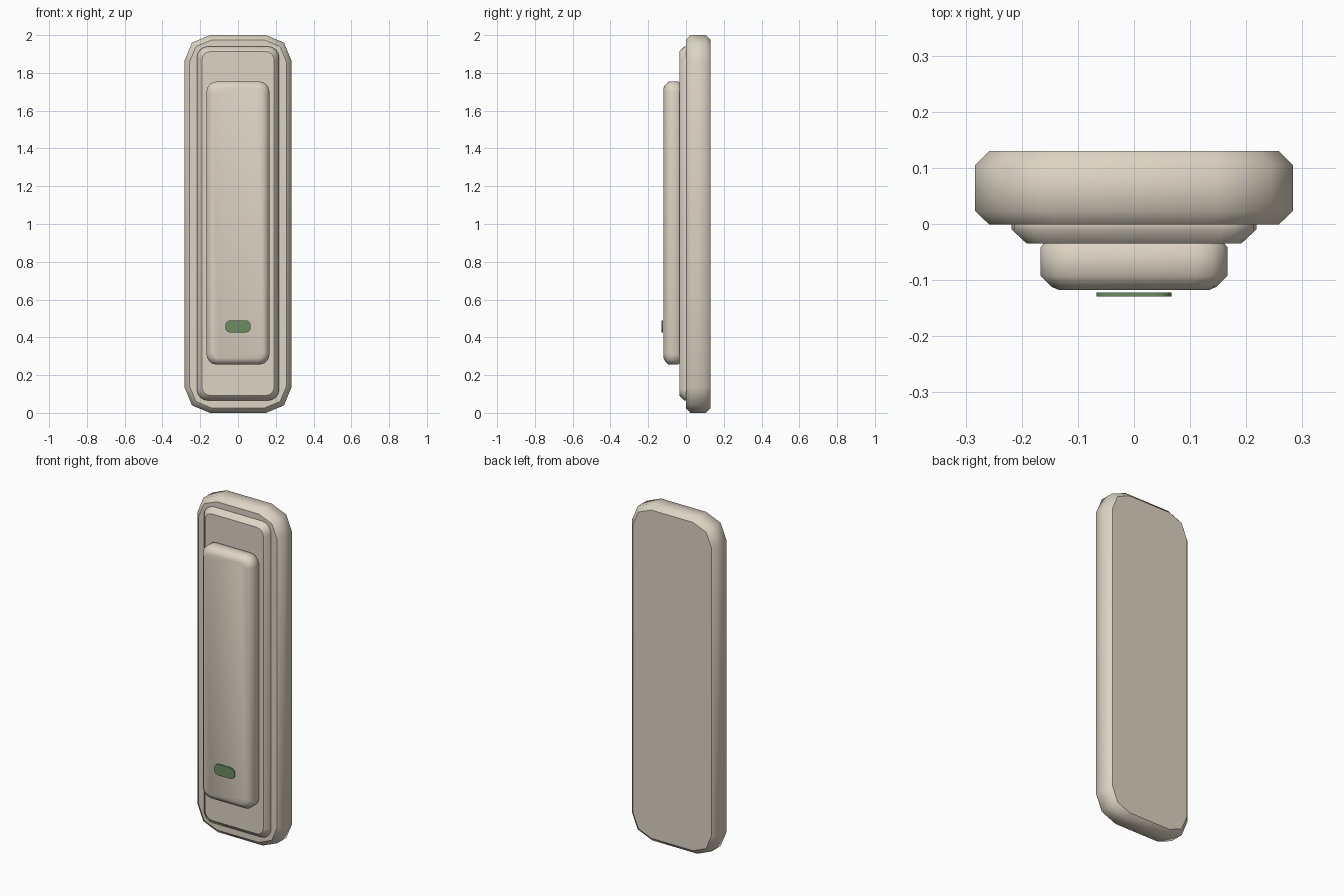
import bpy, bmesh
from math import sin, cos, pi

default = bpy.data.objects.get("Cube")
if default:
    bpy.data.objects.remove(default, do_unlink=True)


def material(name, rgb):
    mat = bpy.data.materials.new(name)
    mat.use_nodes = True
    mat.diffuse_color = (*rgb, 1)
    mat.node_tree.nodes["Principled BSDF"].inputs["Base Color"].default_value = (*rgb, 1)
    return mat


def outline(half_w, z_low, z_high, radius, steps):
    """Rounded rectangle in x and z."""
    points = []
    corners = [(1, z_high, 0), (-1, z_high, 1), (-1, z_low, 2), (1, z_low, 3)]
    for side, z, quarter in corners:
        cx = side * (half_w - radius)
        cz = z - radius if z == z_high else z + radius
        for i in range(steps + 1):
            a = (quarter + i / steps) * pi / 2
            points.append((cx + radius * cos(a), cz + radius * sin(a)))
    return points


def slab(name, mat, half_w, z_low, z_high, radius, steps, layers, flat_front=True):
    """Stack rounded outlines from back to front; layers are (y, inset)."""
    bm = bmesh.new()
    rings = []
    for y, inset in layers:
        pts = outline(half_w - inset, z_low + inset, z_high - inset,
                      max(radius - inset * 0.6, 0.01), steps)
        rings.append([bm.verts.new((x, y, z)) for x, z in pts])
    for a, b in zip(rings, rings[1:]):
        for i in range(len(a)):
            j = (i + 1) % len(a)
            bm.faces.new((a[i], a[j], b[j], b[i])).smooth = True
    caps = [bm.faces.new(rings[0]), bm.faces.new(rings[-1])]
    caps[1].smooth = not flat_front
    # Crisp rims around the flat faces
    for cap in caps[:2 if flat_front else 1]:
        for edge in cap.edges:
            edge.smooth = False
    bmesh.ops.recalc_face_normals(bm, faces=bm.faces)
    mesh = bpy.data.meshes.new(name)
    bm.to_mesh(mesh)
    bm.free()
    mesh.materials.append(mat)
    obj = bpy.data.objects.new(name, mesh)
    bpy.context.collection.objects.link(obj)
    return obj


beige = material("warm beige plastic", (0.72, 0.66, 0.55))
green = material("indicator green", (0.15, 0.26, 0.12))

# Wall housing with chamfered front and back
slab("housing", beige, 0.283, 0, 2, 0.135, 2,
     [(0.13, 0.025), (0.105, 0), (0.023, 0), (-0.001, 0.025)])

# Raised frame plate
slab("frame_plate", beige, 0.218, 0.065, 1.94, 0.06, 4,
     [(0.0, 0), (-0.01, 0), (-0.035, 0.027)])

# Rocker paddle with softened front edge
slab("rocker", beige, 0.167, 0.255, 1.755, 0.055, 3,
     [(-0.035, 0.006), (-0.042, 0), (-0.092, 0), (-0.112, 0.02), (-0.118, 0.034)],
     flat_front=False)

# Indicator lamp
slab("indicator_light", green, 0.067, 0.425, 0.49, 0.028, 4,
     [(-0.122, 0), (-0.129, 0)])
